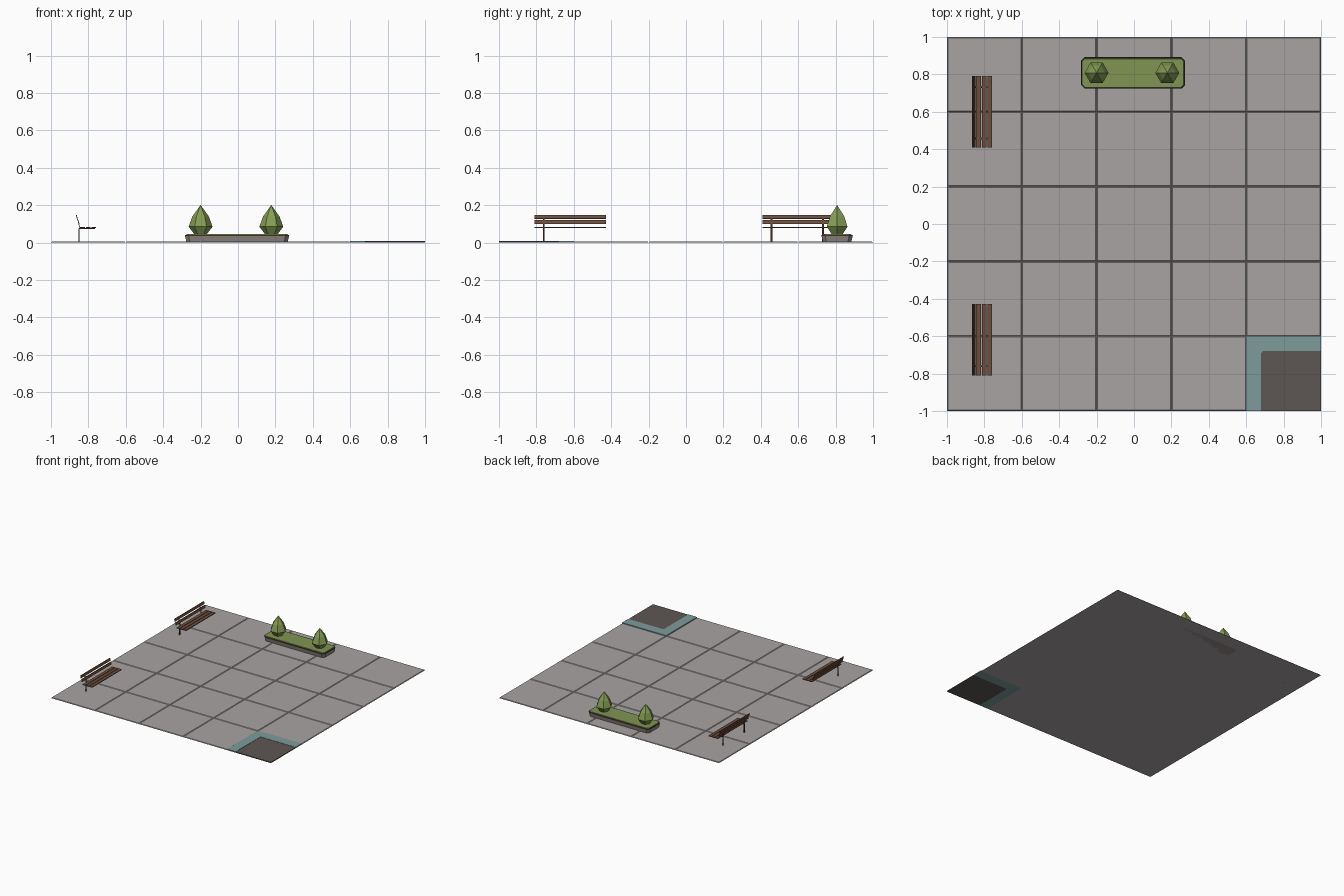
import bpy, bmesh, math
from mathutils import Vector

if "Cube" in bpy.data.objects:
    bpy.data.objects.remove(bpy.data.objects["Cube"])


def material(name, rgb):
    m = bpy.data.materials.new(name)
    m.diffuse_color = (*rgb, 1)
    m.use_nodes = True
    m.node_tree.nodes["Principled BSDF"].inputs["Base Color"].default_value = m.diffuse_color
    return m


PAVING = material("paving grey", (0.39, 0.37, 0.36))
TEAL = material("teal kerb", (0.21, 0.33, 0.33))
ASPHALT = material("dark asphalt", (0.11, 0.093, 0.09))
STONE = material("planter stone", (0.30, 0.26, 0.23))
SOIL = material("dark soil", (0.06, 0.04, 0.03))
GRASS = material("grass green", (0.22, 0.30, 0.085))
LEAF = material("leaf green", (0.24, 0.34, 0.09))
WOOD = material("bench wood", (0.15, 0.075, 0.045))
IRON = material("bench iron", (0.05, 0.03, 0.022))


def loft(name, rings, mat):
    """Skin a stack of equal-length rings and cap both ends."""
    bm = bmesh.new()
    vs = [[bm.verts.new(p) for p in r] for r in rings]
    n = len(rings[0])
    for a, b in zip(vs, vs[1:]):
        for i in range(n):
            j = (i + 1) % n
            bm.faces.new((a[i], a[j], b[j], b[i]))
    bm.faces.new(vs[0][::-1])
    bm.faces.new(vs[-1])
    bmesh.ops.recalc_face_normals(bm, faces=bm.faces)
    me = bpy.data.meshes.new(name)
    bm.to_mesh(me)
    bm.free()
    me.materials.append(mat)
    ob = bpy.data.objects.new(name, me)
    bpy.context.collection.objects.link(ob)
    return ob


def rect(cx, cy, hx, hy, z):
    return [(cx - hx, cy - hy, z), (cx + hx, cy - hy, z),
            (cx + hx, cy + hy, z), (cx - hx, cy + hy, z)]


def chamfered(cx, cy, hx, hy, c, z):
    pts = [(-hx + c, -hy), (hx - c, -hy), (hx, -hy + c), (hx, hy - c),
           (hx - c, hy), (-hx + c, hy), (-hx, hy - c), (-hx, -hy + c)]
    return [(cx + x, cy + y, z) for x, y in pts]


def prism(name, pts, z0, z1, mat):
    return loft(name, [[(x, y, z) for x, y in pts] for z in (z0, z1)], mat)


def slat(name, x, y, z, size, mat, lean=0):
    w, l, t = (s / 2 for s in size)
    ob = loft(name, [rect(0, 0, w, l, -t), rect(0, 0, w, l, t)], mat)
    ob.location = (x, y, z)
    ob.rotation_euler.y = lean
    return ob


# Paving slabs with chamfered joints, leaving the corner free
for i in range(5):
    for j in range(5):
        if (i, j) == (4, 0):
            continue
        cx, cy = -0.8 + 0.4 * i, -0.8 + 0.4 * j
        loft("paving_slab", [rect(cx, cy, 0.2, 0.2, 0), rect(cx, cy, 0.2, 0.2, 0.001),
                             rect(cx, cy, 0.195, 0.195, 0.005)], PAVING)

# Corner kerb and road patch
prism("corner_kerb", [(0.6, -1), (0.68, -1), (0.68, -0.69), (0.69, -0.68),
                      (1, -0.68), (1, -0.6), (0.6, -0.6)], 0, 0.009, TEAL)
prism("road_patch", [(0.68, -1), (1, -1), (1, -0.68), (0.69, -0.68), (0.68, -0.69)],
      0, 0.007, ASPHALT)

# Planter: tapered stone tub, soil edge and grass bed
PX, PY = -0.005, 0.808
loft("planter_tub", [chamfered(PX, PY, 0.27, 0.075, 0.018, 0),
                     chamfered(PX, PY, 0.279, 0.084, 0.02, 0.038)], STONE)
loft("planter_soil", [chamfered(PX, PY, 0.279, 0.084, 0.02, 0.038),
                      chamfered(PX, PY, 0.277, 0.082, 0.02, 0.042)], SOIL)
loft("planter_grass", [chamfered(PX, PY, 0.272, 0.077, 0.012, 0.04),
                       chamfered(PX, PY, 0.270, 0.075, 0.012, 0.045)], GRASS)

# Six-sided shrubs
for x in (-0.2, 0.178):
    rings = []
    for r, z in ((0.032, 0.043), (0.064, 0.085), (0.044, 0.14), (0.001, 0.2)):
        rings.append([(x + r * math.cos(k * math.pi / 3),
                       PY + r * math.sin(k * math.pi / 3), z) for k in range(6)])
    loft("shrub", rings, LEAF)

# Benches: seat slats, leaning back slats, iron legs
LEAN = math.radians(-105)
for cy, legs in ((0.6, (0.457, 0.732)), (-0.62, (-0.76,))):
    for x in (-0.831, -0.801, -0.771):
        slat("seat_slat", x, cy, 0.08, (0.026, 0.382, 0.006), WOOD)
    for x, z in ((-0.853, 0.11), (-0.862, 0.138)):
        slat("back_slat", x, cy, z, (0.021, 0.382, 0.005), WOOD, LEAN)
    for y in legs:
        slat("leg", -0.849, y, 0.038, (0.005, 0.009, 0.076), IRON)
        slat("seat_bracket", -0.808, y, 0.075, (0.085, 0.009, 0.004), IRON)
        slat("back_bracket", -0.853, y, 0.106, (0.064, 0.009, 0.003), IRON, LEAN)
